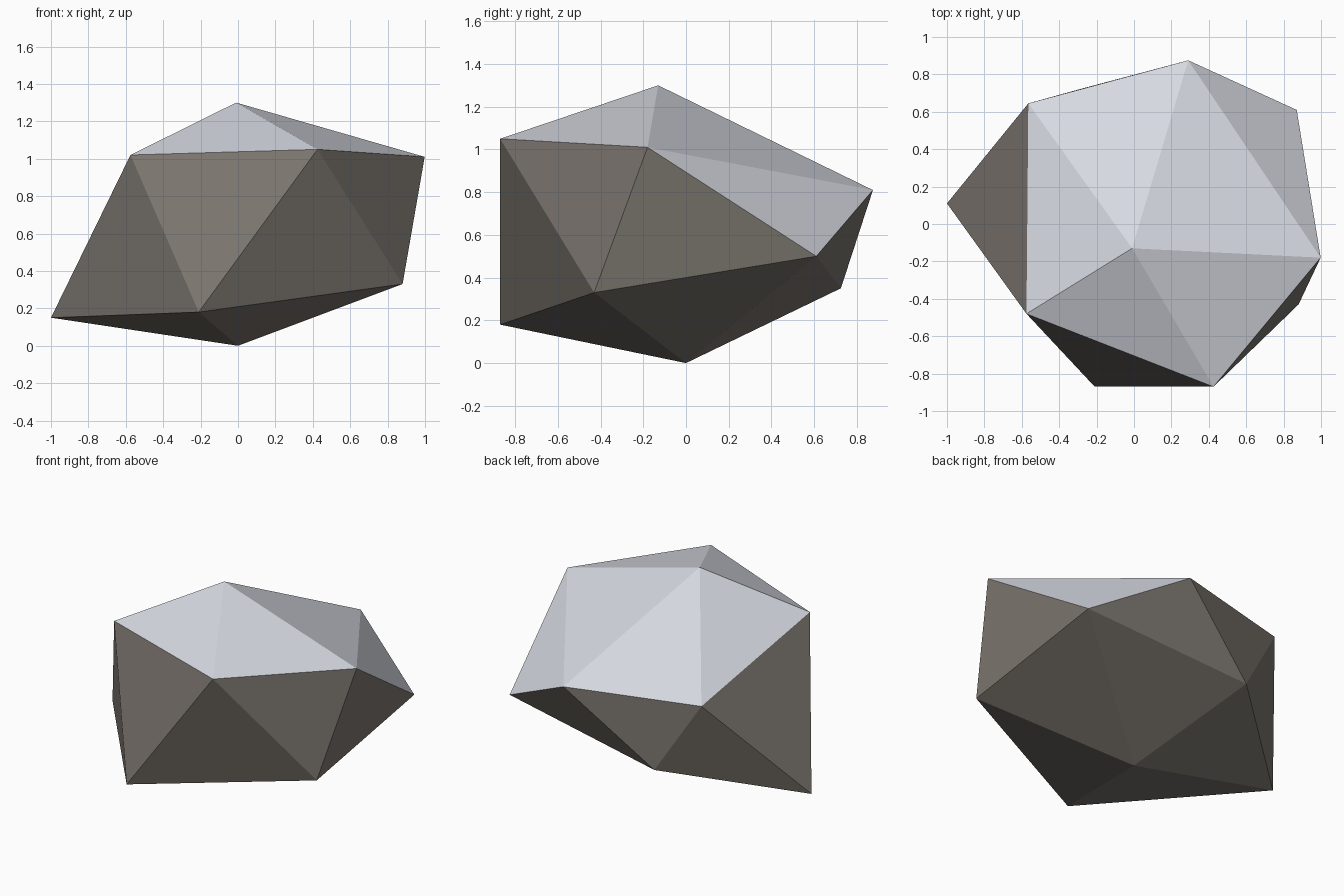
import bpy
import bmesh

if "Cube" in bpy.data.objects:
    bpy.data.objects.remove(bpy.data.objects["Cube"])


def flat_colour(name, rgb):
    mat = bpy.data.materials.new(name)
    mat.diffuse_color = (*rgb, 1.0)
    mat.use_nodes = True
    mat.node_tree.nodes["Principled BSDF"].inputs["Base Color"].default_value = mat.diffuse_color
    return mat


# Twelve corners: top peak, two staggered rings of five, bottom tip
PEAK = (-0.01, -0.13, 1.30)
TIP = (0.0, 0.0, 0.0)
UPPER = [(-0.575, -0.48, 1.02), (0.425, -0.87, 1.05), (0.998, -0.18, 1.01),
         (0.29, 0.875, 0.81), (-0.565, 0.645, 0.82)]
LOWER = [(-0.21, -0.87, 0.18), (0.88, -0.43, 0.33), (0.87, 0.61, 0.50),
         (-0.275, 0.725, 0.35), (-1.0, 0.11, 0.15)]

bm = bmesh.new()
peak, tip = bm.verts.new(PEAK), bm.verts.new(TIP)
upper = [bm.verts.new(p) for p in UPPER]
lower = [bm.verts.new(p) for p in LOWER]

# Cap, zigzag band and base, one wedge at a time
for i in range(5):
    j = (i + 1) % 5
    bm.faces.new((peak, upper[i], upper[j]))
    bm.faces.new((upper[i], lower[i], upper[j]))
    bm.faces.new((upper[j], lower[i], lower[j]))
    bm.faces.new((tip, lower[j], lower[i]))
bm.normal_update()

# Pale cap on every face that points mostly upward
for face in bm.faces:
    face.material_index = 1 if face.normal.z > 0.57 else 0

mesh = bpy.data.meshes.new("boulder")
bm.to_mesh(mesh)
bm.free()
mesh.materials.append(flat_colour("brown stone", (0.205, 0.185, 0.162)))
mesh.materials.append(flat_colour("pale snow", (0.67, 0.69, 0.75)))
boulder = bpy.data.objects.new("boulder", mesh)
bpy.context.collection.objects.link(boulder)
